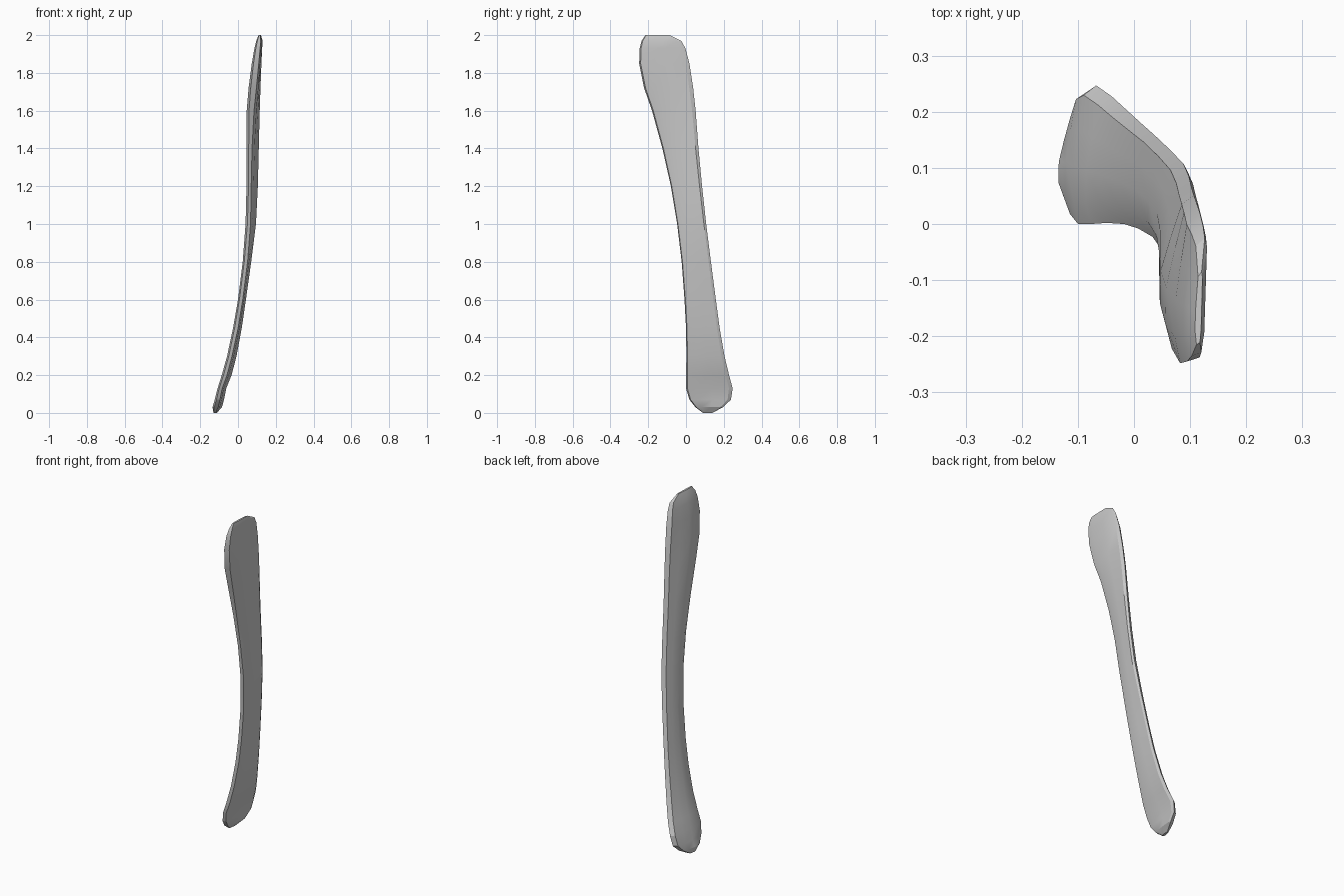
import bpy, bmesh

# Stations up the blade: height, front y, back y, min x, max x, lean of the +x face
stations = [
    (0.00, 0.09, 0.14, -0.130, -0.112, 0.005),
    (0.03, 0.05, 0.195, -0.135, -0.085, 0.014),
    (0.07, 0.018, 0.238, -0.123, -0.074, 0.016),
    (0.13, 0.00, 0.247, -0.108, -0.062, 0.016),
    (0.20, 0.00, 0.228, -0.086, -0.034, 0.018),
    (0.30, 0.002, 0.204, -0.058, -0.008, 0.018),
    (0.45, 0.000, 0.178, -0.026, 0.020, 0.014),
    (0.60, -0.008, 0.158, 0.000, 0.042, 0.012),
    (0.80, -0.023, 0.132, 0.025, 0.070, 0.014),
    (1.00, -0.047, 0.107, 0.040, 0.095, 0.022),
    (1.20, -0.080, 0.085, 0.045, 0.105, 0.028),
    (1.40, -0.125, 0.066, 0.045, 0.110, 0.028),
    (1.60, -0.180, 0.051, 0.046, 0.115, 0.022),
    (1.72, -0.222, 0.038, 0.056, 0.119, 0.014),
    (1.85, -0.248, 0.018, 0.073, 0.124, 0.008),
    (1.93, -0.245, -0.003, 0.087, 0.128, 0.006),
    (1.97, -0.235, -0.025, 0.097, 0.130, 0.006),
    (2.00, -0.215, -0.085, 0.109, 0.122, 0.003),
]


def section(z, y0, y1, xa, xb, lean):
    """Flat +x face, rounded front edge, squared back edge, convex -x face."""
    w, d = y1 - y0, xb - xa
    back = min(0.03, 0.6 * d)
    return [
        (xb - lean - 0.12 * d, y0 + 0.03 * w, z),
        (xb - 0.8 * lean, y0 + 0.20 * w, z),
        (xb - 0.4 * lean, y0 + 0.55 * w, z),
        (xb, y0 + 0.92 * w, z),
        (xb - 0.12 * d, y1, z),
        (xb - back, y0 + 0.93 * w, z),
        (xb - back - 0.5 * (d - back), y0 + 0.68 * w, z),
        (xa + 0.02 * d, y0 + 0.42 * w, z),
        (xa, y0 + 0.17 * w, z),
        (xa + 0.18 * d, y0, z),
    ]


# Loft the stations into one closed blade
bm = bmesh.new()
rings = [[bm.verts.new(p) for p in section(*s)] for s in stations]
for low, high in zip(rings, rings[1:]):
    n = len(low)
    for i in range(n):
        j = (i + 1) % n
        bm.faces.new((low[i], low[j], high[j], high[i]))
bm.faces.new(rings[0][::-1])
bm.faces.new(rings[-1])
bmesh.ops.recalc_face_normals(bm, faces=bm.faces)

mesh = bpy.data.meshes.new("curved_blade")
bm.to_mesh(mesh)
bm.free()
blade = bpy.data.objects.new("curved_blade", mesh)
bpy.context.collection.objects.link(blade)

# Soft shading along the shaft, crisp rim edges
bpy.context.view_layer.objects.active = blade
blade.select_set(True)
bpy.ops.object.shade_smooth_by_angle(angle=0.35)
